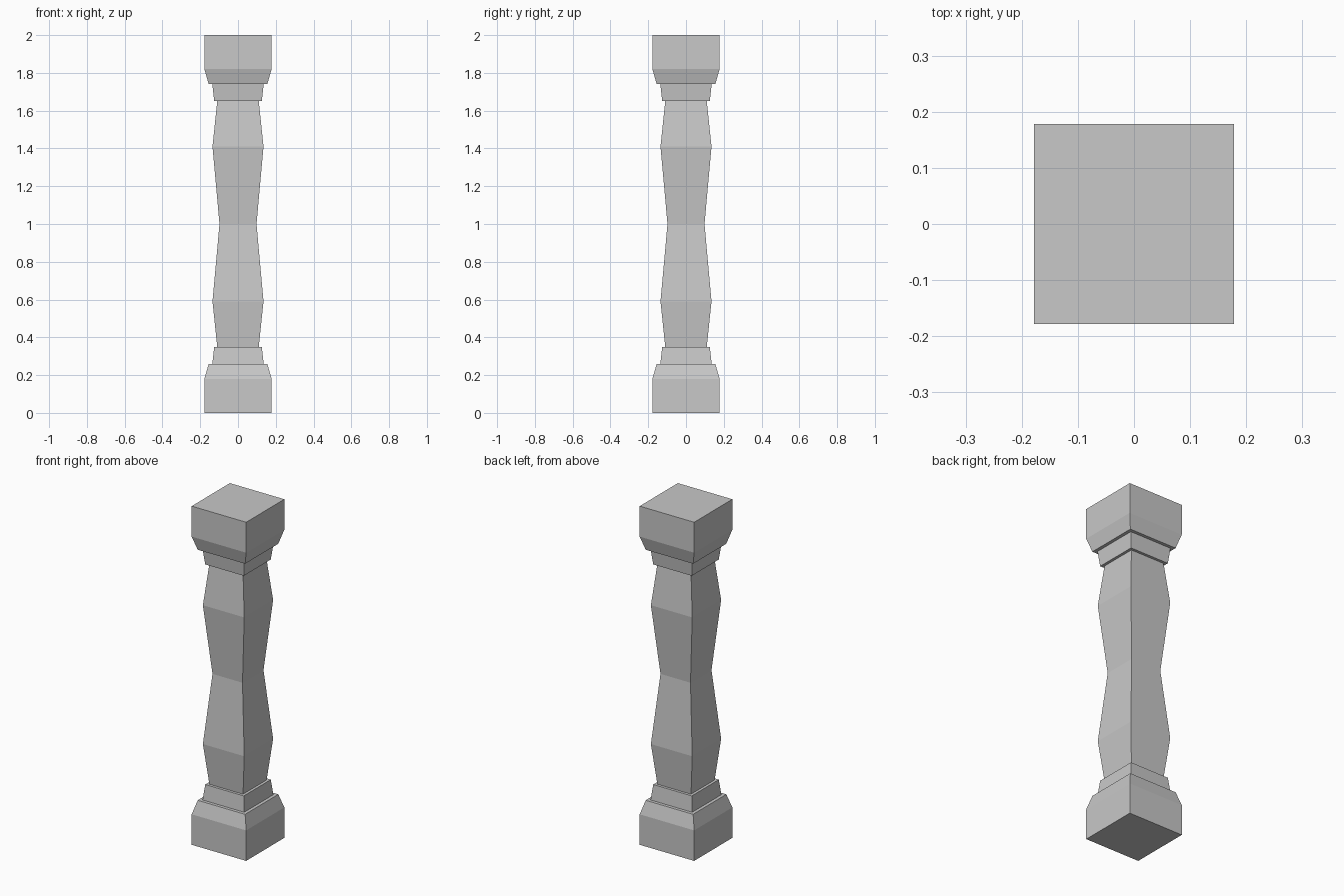
import bpy
import bmesh

cube = bpy.data.objects.get("Cube")
if cube:
    bpy.data.objects.remove(cube, do_unlink=True)

# Single stone colour
stone = bpy.data.materials.new("stone_grey")
stone.use_nodes = True
colour = (0.58, 0.58, 0.58, 1)
stone.diffuse_color = colour
stone.node_tree.nodes["Principled BSDF"].inputs["Base Color"].default_value = colour


def square_loft(name, profile):
    """Stack square rings given as (half width, height), bottom to top."""
    bm = bmesh.new()
    rings = [[bm.verts.new((sx * h, sy * h, z))
              for sx, sy in ((-1, -1), (1, -1), (1, 1), (-1, 1))]
             for h, z in profile]
    for low, high in zip(rings, rings[1:]):
        for i in range(4):
            j = (i + 1) % 4
            bm.faces.new((low[i], low[j], high[j], high[i]))
    bm.faces.new(rings[0][::-1])
    bm.faces.new(rings[-1])
    mesh = bpy.data.meshes.new(name)
    bm.to_mesh(mesh)
    bm.free()
    mesh.materials.append(stone)
    obj = bpy.data.objects.new(name, mesh)
    bpy.context.collection.objects.link(obj)
    return obj


def flipped(profile):
    return [(h, 2 - z) for h, z in reversed(profile)]


# Chamfered end block and tapered collar, repeated upside down at the top
block = [(0.178, 0), (0.178, 0.18), (0.155, 0.26)]
collar = [(0.136, 0.26), (0.126, 0.35)]
square_loft("base_block", block)
square_loft("base_collar", collar)
square_loft("top_block", flipped(block))
square_loft("top_collar", flipped(collar))

# Shaft with two bulges and a narrow waist
lower = [(0.11, 0.35), (0.135, 0.59)]
square_loft("shaft", lower + [(0.098, 1.0)] + flipped(lower))
